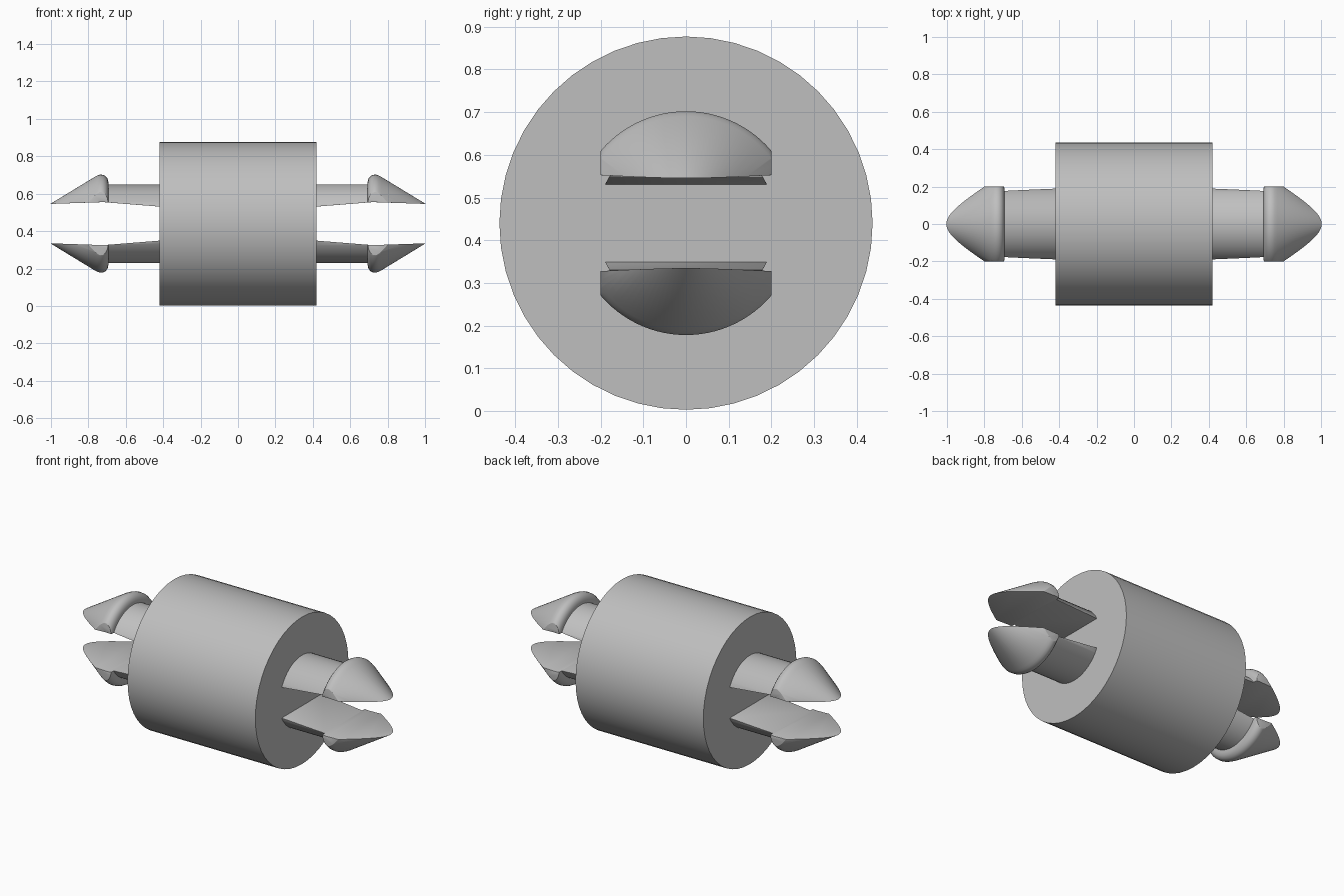
import bpy, bmesh, math
from mathutils import Matrix, Vector

AXIS_Z = 0.44

old = bpy.data.objects.get("Cube")
if old:
    bpy.data.objects.remove(old, do_unlink=True)

grey = bpy.data.materials.new("plain grey")
grey.use_nodes = True
colour = (0.52, 0.52, 0.52, 1)
grey.diffuse_color = colour
grey.node_tree.nodes["Principled BSDF"].inputs["Base Color"].default_value = colour


def add_object(name, bm):
    bmesh.ops.recalc_face_normals(bm, faces=bm.faces)
    mesh = bpy.data.meshes.new(name)
    bm.to_mesh(mesh)
    bm.free()
    mesh.materials.append(grey)
    obj = bpy.data.objects.new(name, mesh)
    obj.location.z = AXIS_Z
    bpy.context.collection.objects.link(obj)
    return obj


def smooth(obj, angle):
    bpy.ops.object.select_all(action='DESELECT')
    obj.select_set(True)
    bpy.context.view_layer.objects.active = obj
    bpy.ops.object.shade_smooth_by_angle(angle=math.radians(angle))


def lathe(name, profile, steps):
    """Revolve (x, radius) points around the x axis."""
    bm = bmesh.new()
    verts = [bm.verts.new((x, 0, r)) for x, r in profile]
    edges = [bm.edges.new(pair) for pair in zip(verts, verts[1:])]
    bmesh.ops.spin(bm, geom=verts + edges, cent=(0, 0, 0), axis=(1, 0, 0),
                   angle=math.tau, steps=steps)
    bmesh.ops.remove_doubles(bm, verts=bm.verts, dist=0.0001)
    return add_object(name, bm)


def extrude_y(name, outline, half):
    """Extrude an (x, z) outline from -half to +half in y."""
    bm = bmesh.new()
    face = bm.faces.new([bm.verts.new((x, -half, z)) for x, z in outline])
    new = bmesh.ops.extrude_face_region(bm, geom=[face])["geom"]
    bmesh.ops.translate(bm, vec=(0, 2 * half, 0),
                        verts=[v for v in new if isinstance(v, bmesh.types.BMVert)])
    return add_object(name, bm)


# Main barrel
bm = bmesh.new()
bmesh.ops.create_cone(bm, cap_ends=True, segments=48, radius1=0.437, radius2=0.437,
                      depth=0.84, matrix=Matrix.Rotation(math.pi / 2, 4, 'Y'))
smooth(add_object("barrel", bm), 30)

# Barbed prong: turned shaft and head, trimmed to a flat-sided half
prong = lathe("barbed_prongs", [
    (0.38, 0), (0.38, 0.21), (0.693, 0.21), (0.693, 0.222), (0.697, 0.24),
    (0.708, 0.254), (0.722, 0.261), (0.738, 0.262), (0.752, 0.257),
    (0.766, 0.25), (1.004, 0.105), (1.06, 0.07), (1.06, 0)], 96)
trim = extrude_y("prong_trim", [
    (0.3, 0.082), (0.42, 0.091), (0.72, 0.115), (1.1, 0.102),
    (1.1, 0.4), (0.3, 0.4)], 0.2)
trim.hide_render = True

cut = prong.modifiers.new("trim", 'BOOLEAN')
cut.operation = 'INTERSECT'
cut.solver = 'EXACT'
cut.object = trim

# Softened edges, then copies for the other end and the lower half
soft = prong.modifiers.new("soft edges", 'BEVEL')
soft.width = 0.006
soft.segments = 2
soft.limit_method = 'ANGLE'
soft.angle_limit = math.radians(35)
mirror = prong.modifiers.new("mirror", 'MIRROR')
mirror.use_axis = (True, False, True)
mirror.use_mirror_merge = False

# Bake the modifiers and drop the cutter
bpy.context.view_layer.update()
graph = bpy.context.evaluated_depsgraph_get()
baked = bpy.data.meshes.new_from_object(prong.evaluated_get(graph))
prong.modifiers.clear()
prong.data = baked
bpy.data.objects.remove(trim, do_unlink=True)
smooth(prong, 35)
